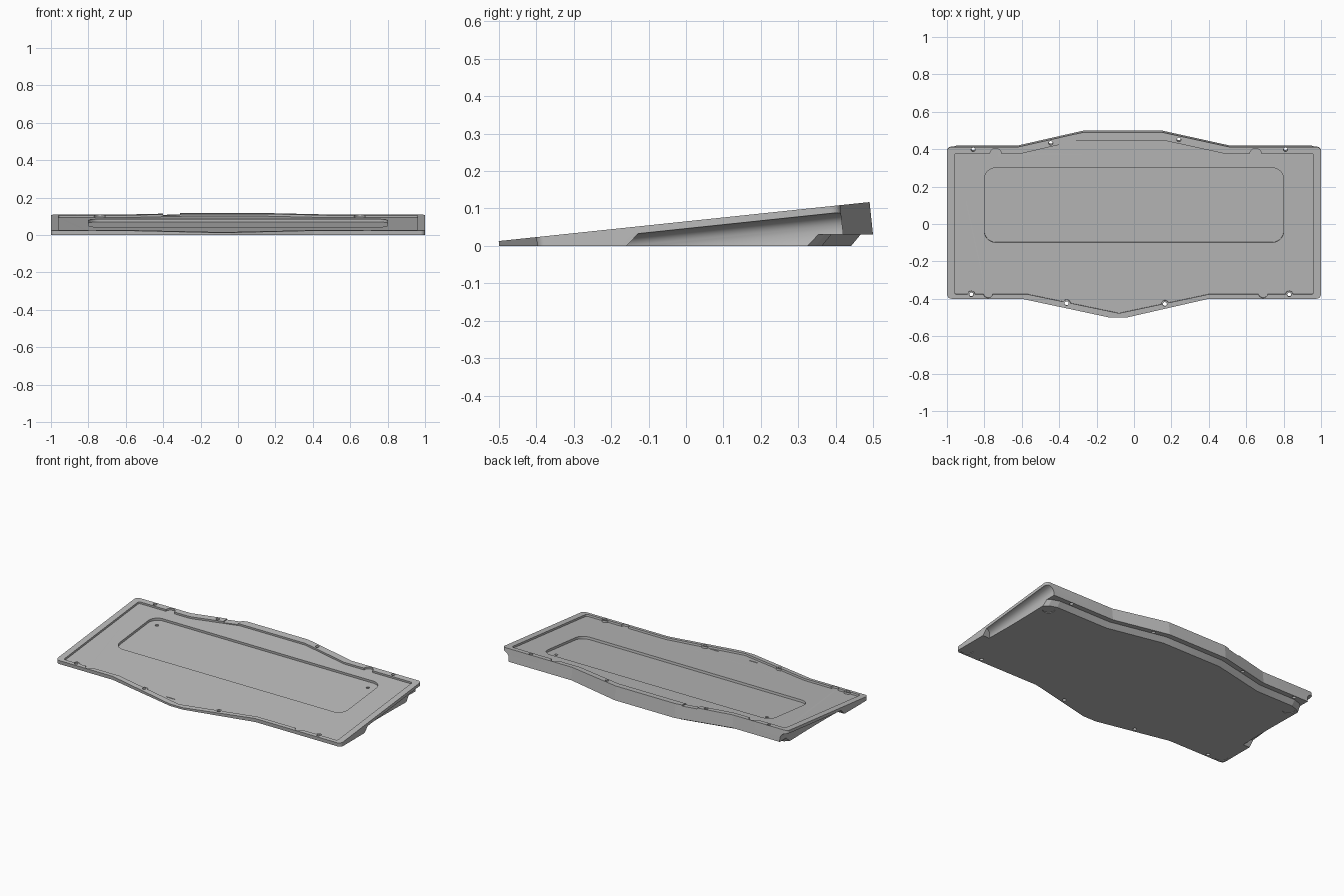
import bpy, bmesh, math
from mathutils import Matrix, Vector

if "Cube" in bpy.data.objects:
    bpy.data.objects.remove(bpy.data.objects["Cube"])

# Frame of the sloped top face: local z = 0 is the rim surface
TILT = Matrix.Translation((0, 0, 0.0655)) @ Matrix.Rotation(math.radians(6), 4, 'X')
FLAT = Matrix.Identity(4)
FLOOR = -0.0125

grey = bpy.data.materials.new("case_grey")
grey.use_nodes = True
grey.diffuse_color = (0.5, 0.5, 0.5, 1)
grey.node_tree.nodes["Principled BSDF"].inputs["Base Color"].default_value = (0.5, 0.5, 0.5, 1)


def loft(name, rings, matrix=TILT):
    """Closed solid through a row of matching rings."""
    bm = bmesh.new()
    rows = [[bm.verts.new(matrix @ Vector(p)) for p in ring] for ring in rings]
    n = len(rows[0])
    for a, b in zip(rows, rows[1:]):
        for i in range(n):
            j = (i + 1) % n
            bm.faces.new((a[i], a[j], b[j], b[i]))
    bm.faces.new(rows[0])
    bm.faces.new(rows[-1])
    bmesh.ops.recalc_face_normals(bm, faces=bm.faces)
    mesh = bpy.data.meshes.new(name)
    bm.to_mesh(mesh)
    bm.free()
    mesh.materials.append(grey)
    obj = bpy.data.objects.new(name, mesh)
    bpy.context.collection.objects.link(obj)
    return obj


def prism(name, pts, low, high, matrix=TILT):
    return loft(name, [[(x, y, h) for x, y in pts] for h in (low, high)], matrix)


def circle(cx, cy, r, n=32):
    return [(cx + r * math.cos(math.tau * i / n), cy + r * math.sin(math.tau * i / n))
            for i in range(n)]


def rounded(pts, r, steps=9):
    """Round the square corners of a polygon, keeping shallow bends crisp."""
    out = []
    for i, p in enumerate(pts):
        p = Vector(p)
        a = (Vector(pts[i - 1]) - p).normalized()
        b = (Vector(pts[(i + 1) % len(pts)]) - p).normalized()
        if a.dot(b) < -0.5:
            out.append(tuple(p))
            continue
        centre = p + (a + b) * r
        for k in range(steps + 1):
            t = math.pi / 2 * k / steps
            out.append(tuple(centre - b * r * math.cos(t) - a * r * math.sin(t)))
    return out


def combine(target, tool, operation='DIFFERENCE'):
    mod = target.modifiers.new("cut", 'BOOLEAN')
    mod.operation = operation
    mod.solver = 'EXACT'
    mod.object = tool
    bpy.context.view_layer.objects.active = target
    bpy.ops.object.modifier_apply(modifier=mod.name)
    bpy.data.objects.remove(tool)


# Case body: outline pushed down from the sloped top, trimmed flat at the base
outline = [(-1, -0.402), (-0.6, -0.402), (-0.13, -0.503), (-0.04, -0.503), (0.4, -0.402),
           (1, -0.402), (1, 0.414), (0.51, 0.414), (0.15, 0.493), (-0.27, 0.493),
           (-0.62, 0.414), (-1, 0.414)]
case = prism("keyboard_case", rounded(outline, 0.025), -0.25, 0)
square = [(-2, -2), (2, -2), (2, 2), (-2, 2)]
combine(case, prism("base_trim", square, -1, 0, FLAT))

# Coved undercuts below the thin rim at both ends
p0, p1, p2, p3 = map(Vector, ((1.0, -0.019), (0.955, -0.024), (0.935, -0.05), (0.965, -0.13)))
cove = []
for k in range(15):
    t = k / 14
    q = p0 * (1-t)**3 + p1 * 3*t*(1-t)**2 + p2 * 3*t*t*(1-t) + p3 * t**3
    cove.append((q.x, q.y))
cove += [(1.1, -0.13), (1.1, -0.019)]
for side in (-1, 1):
    front = [(side * x, -0.13 + 1.2 * (w + 0.019), w) for x, w in cove]
    back = [(side * x, 0.6, w) for x, w in cove]
    combine(case, loft("end_undercut", [front, back]))

# Chamfered step under the back edge, wrapping round the base corners
path = [(-1.1, 0.25), (-0.97, 0.37), (-0.93, 0.405), (-0.88, 0.422), (-0.62, 0.422),
        (-0.27, 0.5), (0.15, 0.5), (0.51, 0.422), (0.88, 0.422), (0.93, 0.405),
        (0.97, 0.37), (1.1, 0.25)]
step = [(0.2, -0.05), (0.2, 0.03), (-0.034, 0.03), (-0.059, 0), (-0.1, -0.05)]
combine(case, loft("back_step", [[(x, y + d, z) for d, z in step] for x, y in path], FLAT))

# Main tray pocket
tray = [(-0.96, -0.378), (-0.57, -0.378), (-0.08, -0.48), (0.4, -0.378), (0.96, -0.378),
        (0.96, 0.379), (0.48, 0.379), (0.16, 0.449), (-0.3, 0.449), (-0.6, 0.379),
        (-0.96, 0.379)]
combine(case, prism("tray_pocket", rounded(tray, 0.012), FLOOR, 0.1))

# Small rounded notches in the rim
for x, y, r in ((-0.74, 0.377, 0.03), (0.65, 0.377, 0.03),
                (-0.78, -0.372, 0.025), (0.69, -0.372, 0.025)):
    combine(case, prism("rim_notch", circle(x, y, r), FLOOR, 0.1))

# Cable port through the back rim
port = [(-0.4, 0.40), (-0.31, 0.42), (-0.31, 0.55), (-0.4, 0.55)]
combine(case, prism("cable_port", port, -0.0065, 0.1))

# Deep pocket with two blind screw holes
deep = [(-0.8, -0.1), (0.8, -0.1), (0.8, 0.3), (-0.8, 0.3)]
combine(case, prism("deep_pocket", rounded(deep, 0.06), FLOOR - 0.015, 0.1))
for x in (-0.74, 0.74):
    combine(case, prism("blind_hole", circle(x, 0.243, 0.01), -0.035, 0.1))

# Screw bosses along the front, then through holes front and back
front_holes = [(-0.87, -0.38), (-0.36, -0.427), (0.165, -0.431), (0.83, -0.38)]
back_holes = [(-0.86, 0.4), (-0.445, 0.435), (0.24, 0.453), (0.81, 0.4)]
for x, y in front_holes:
    combine(case, prism("boss", circle(x, y, 0.02), FLOOR - 0.002, -0.001), 'UNION')
for x, y in front_holes + back_holes:
    combine(case, prism("screw_hole", circle(x, y, 0.011), -0.3, 0.1))

# Narrow slots in the tray floor near the front
for x in (-0.175, 0.1):
    slot = [(x - 0.03, -0.432), (x + 0.03, -0.432), (x + 0.03, -0.426), (x - 0.03, -0.426)]
    combine(case, prism("floor_slot", slot, FLOOR - 0.003, 0.1))

# Round foot recesses underneath
for side in (-1, 1):
    for x, y in ((0.9, 0.31), (0.955, -0.355)):
        combine(case, prism("foot_recess", circle(side * x, y, 0.036), -0.05, 0.004, FLAT))

bpy.ops.object.select_all(action='DESELECT')
case.select_set(True)
bpy.context.view_layer.objects.active = case
bpy.ops.object.shade_smooth_by_angle(angle=math.radians(12))
